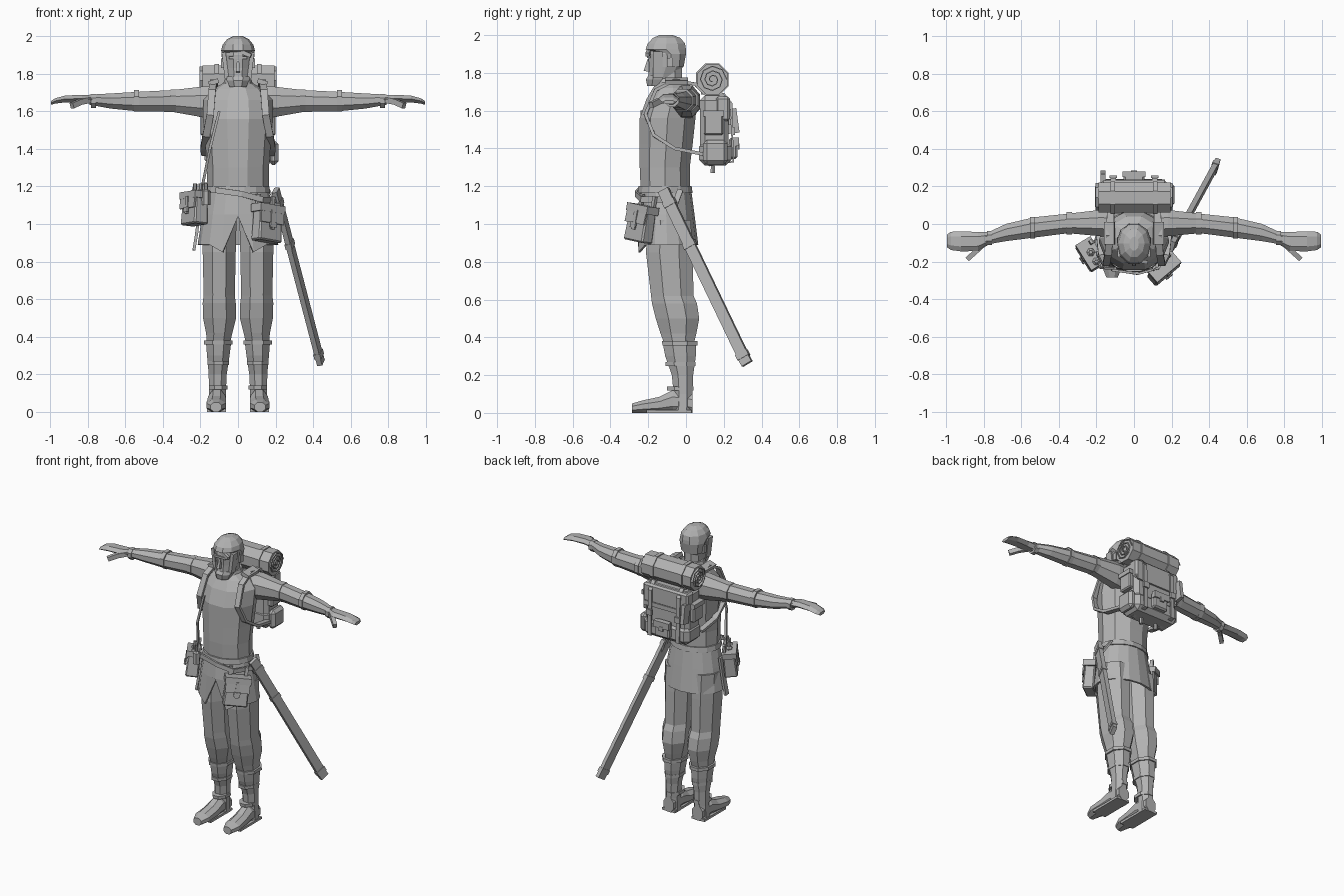
import bpy, bmesh
from math import pi, cos, sin, radians
from mathutils import Vector, Matrix, Euler

if "Cube" in bpy.data.objects:
    bpy.data.objects.remove(bpy.data.objects["Cube"])

grey = bpy.data.materials.new("plain grey")
grey.use_nodes = True
tone = (0.45, 0.45, 0.45, 1)
grey.diffuse_color = tone
grey.node_tree.nodes["Principled BSDF"].inputs["Base Color"].default_value = tone


def finish(name, bm, mirror=False):
    bmesh.ops.recalc_face_normals(bm, faces=bm.faces[:])
    mesh = bpy.data.meshes.new(name)
    bm.to_mesh(mesh)
    bm.free()
    mesh.materials.append(grey)
    obj = bpy.data.objects.new(name, mesh)
    bpy.context.scene.collection.objects.link(obj)
    if mirror:
        obj.modifiers.new("mirror", 'MIRROR')
    return obj


def loft(name, rings, n=8, mirror=False, caps=True, flat=True, edit=None):
    """Skin a list of (centre, half width vector, half depth vector)."""
    bm = bmesh.new()
    grow = 1 / cos(pi / n) if flat else 1
    turn = pi / n if flat else 0
    loops = []
    for c, u, v in rings:
        c, u, v = Vector(c), Vector(u), Vector(v)
        angles = [2 * pi * i / n + turn - pi / 2 for i in range(n)]
        loops.append([bm.verts.new(c + (u * cos(a) + v * sin(a)) * grow) for a in angles])
    for low, high in zip(loops, loops[1:]):
        for i in range(n):
            j = (i + 1) % n
            bm.faces.new((low[i], low[j], high[j], high[i]))
    if caps:
        bm.faces.new(loops[0])
        bm.faces.new(loops[-1])
    if edit:
        edit(loops)
    return finish(name, bm, mirror)


def upright(name, rows, n=8, **opts):
    """Rows of (z, centre x, half width, front y, back y)."""
    rings = [((x, (a + b) / 2, z), (w, 0, 0), (0, (b - a) / 2, 0)) for z, x, w, a, b in rows]
    return loft(name, rings, n, **opts)


def sideways(name, rows, n=8, **opts):
    """Rows of (x, centre y, centre z, half depth, half height)."""
    rings = [((x, y, z), (0, d, 0), (0, 0, h)) for x, y, z, d, h in rows]
    return loft(name, rings, n, **opts)


def strap(name, path, wide, thick, side=(1, 0, 0), mirror=False):
    """Flat band following a path; side is the direction of its width."""
    pts = [Vector(p) for p in path]
    rings = []
    for i, p in enumerate(pts):
        along = (pts[min(i + 1, len(pts) - 1)] - pts[max(i - 1, 0)]).normalized()
        u = Vector(side)
        u = (u - along * u.dot(along)).normalized()
        rings.append((p, u * wide / 2, along.cross(u) * thick / 2))
    return loft(name, rings, 4, mirror)


def box(name, centre, size, turn=(0, 0, 0), origin=None, bevel=0.0, taper=1.0, mirror=False):
    """Box whose top is scaled by taper, optionally placed in another part's frame."""
    bm = bmesh.new()
    bmesh.ops.create_cube(bm, size=1)
    for v in bm.verts:
        v.co *= Vector(size)
        if v.co.z > 0:
            v.co.xy *= taper
    if bevel:
        bmesh.ops.bevel(bm, geom=bm.edges[:], offset=bevel, segments=1, affect='EDGES')
    spin = Euler([radians(t) for t in turn]).to_matrix().to_4x4()
    place = Matrix.Translation(centre) @ spin
    bm.transform(origin @ place if origin else place)
    return finish(name, bm, mirror)


# Tunic body, collar and neck
upright("tunic", [(1.18, 0, .157, -.24, .02), (1.3, 0, .157, -.245, .02), (1.42, 0, .165, -.245, .035),
                  (1.56, 0, .178, -.245, .05), (1.66, 0, .175, -.21, .06), (1.72, 0, .125, -.175, .04),
                  (1.75, 0, .075, -.155, 0)], 10)
upright("collar", [(1.71, 0, .085, -.175, .02), (1.77, 0, .068, -.155, -.005)], 10)
upright("neck", [(1.7, 0, .06, -.145, -.02), (1.85, 0, .055, -.15, -.02)])


# Skirt with a notch at the front
def notch(loops):
    loops[-1][0].co.z = 1.04
    loops[-1][0].co.y += .02
    for i in (1, -1):
        loops[-1][i].co.z = .85


skirt = upright("skirt", [(1.2, 0, .16, -.24, .025), (1.05, 0, .19, -.255, .045), (.89, 0, .215, -.265, .065)],
                16, caps=False, flat=False, edit=notch)
solid = skirt.modifiers.new("cloth", 'SOLIDIFY')
solid.thickness = .012
upright("belt", [(1.165, 0, .172, -.255, .035), (1.2, 0, .167, -.252, .03)], 16)
strap("hanging_belt", [(-.12, -.245, 1.18), (.02, -.265, 1.16), (.13, -.235, 1.13), (.2, -.12, 1.13)],
      .03, .012, (0, 0, 1))

# Head, hair and face
upright("head", [(1.735, 0, .042, -.195, -.12), (1.77, 0, .058, -.2, -.05), (1.83, 0, .073, -.195, -.018),
                 (1.9, 0, .078, -.2, -.008), (1.95, 0, .07, -.19, -.01)], 10)
upright("hair", [(1.83, 0, .074, -.135, -.013), (1.9, 0, .084, -.16, 0), (1.925, 0, .085, -.214, 0),
                 (1.955, 0, .078, -.203, -.005), (1.985, 0, .054, -.175, -.03), (2, 0, .024, -.14, -.07)], 10)
box("fringe", (.035, -.197, 1.91), (.075, .02, .022), (0, 22, -12))
box("sideburn", (.068, -.15, 1.845), (.022, .05, .14), (0, 7, 0), mirror=True)
upright("beard", [(1.73, 0, .045, -.205, -.12), (1.765, 0, .06, -.212, -.09), (1.785, 0, .064, -.2, -.1)])
box("nose", (0, -.203, 1.84), (.022, .03, .065), (-12, 0, 0), taper=.5)
box("brow", (0, -.197, 1.885), (.095, .018, .014))
box("ear", (.084, -.085, 1.855), (.014, .03, .05), mirror=True)

# Arms, cuffs, hands and thumbs
sideways("arm", [(.1, 0, 1.645, .075, .085), (.18, .005, 1.65, .07, .083), (.35, .003, 1.655, .052, .058),
                 (.53, -.018, 1.652, .054, .052), (.68, -.045, 1.655, .046, .04),
                 (.79, -.08, 1.662, .03, .027)], mirror=True)
for label, x, y, r in (("upper_cuff", .345, .003, .06), ("elbow_cuff", .54, -.02, .058), ("wrist_cuff", .77, -.074, .037)):
    sideways(label, [(x - .014, y, 1.656, r, r), (x + .014, y, 1.656, r, r)], mirror=True)
sideways("hand", [(.77, -.075, 1.662, .028, .024), (.83, -.093, 1.668, .044, .02), (.92, -.093, 1.666, .046, .018),
                  (.975, -.09, 1.655, .042, .014), (.995, -.09, 1.645, .03, .01)], 6, mirror=True)
strap("thumb", [(.79, -.1, 1.66), (.84, -.145, 1.65), (.885, -.185, 1.63)], .03, .026, (0, 0, 1), True)

# Trousers, boots and feet
upright("trouser_leg", [(1.02, .1, .092, -.2, .025), (.85, .1, .088, -.212, .035), (.62, .1, .083, -.185, .04),
                        (.58, .1, .088, -.18, .058), (.5, .098, .088, -.16, .07), (.42, .1, .07, -.135, .055),
                        (.38, .103, .064, -.12, .045)], mirror=True)
upright("boot", [(.38, .103, .068, -.125, .055), (.3, .105, .06, -.11, .052), (.2, .108, .048, -.075, .038),
                 (.1, .11, .045, -.065, .034), (0, .112, .048, -.07, .034)], mirror=True)
for z, w, back in ((.37, .075, .062), (.26, .058, .05), (.13, .05, .039)):
    upright("boot_band", [(z + .01, .105, w, -w - .052, back), (z - .012, .105, w, -w - .05, back)], mirror=True)
foot = [(.034, .112, .04, .1), (-.07, .112, .046, .12), (-.14, .114, .05, .085),
        (-.23, .117, .052, .066), (-.285, .117, .03, .05)]
loft("foot", [((x, y, h / 2), (w, 0, 0), (0, 0, h / 2)) for y, x, w, h in foot], 8, mirror=True)
box("sole", (.115, -.09, .008), (.1, .24, .016), mirror=True)

# Backpack with flap, pockets and buckles
box("pack", (0, .15, 1.5), (.34, .15, .36), bevel=.025)
box("pack_base", (0, .155, 1.375), (.355, .17, .13), bevel=.03)
box("pack_flap", (0, .195, 1.61), (.35, .075, .13), bevel=.012)
box("flap_edge", (0, .232, 1.54), (.33, .012, .03))
box("back_pocket", (0, .25, 1.4), (.11, .045, .11), bevel=.01)
box("pocket_flap", (0, .265, 1.435), (.12, .03, .045))
box("pocket_buckle", (0, .279, 1.41), (.03, .01, .03))
box("side_pocket", (.18, .145, 1.53), (.04, .1, .12), bevel=.008, mirror=True)
box("side_flap", (.184, .145, 1.585), (.045, .11, .03), mirror=True)
box("pot", (.188, .155, 1.38), (.055, .13, .13), bevel=.02)
box("map_case", (-.165, .245, 1.545), (.025, .06, .13), (8, 0, 0))
strap("pack_strap", [(.11, .08, 1.69), (.11, .2, 1.69), (.11, .24, 1.64), (.11, .245, 1.45), (.11, .25, 1.33),
                     (.11, .12, 1.31)], .028, .01, mirror=True)
box("strap_buckle", (.11, .252, 1.49), (.04, .015, .04), mirror=True)
for x in (-.06, .06):
    upright("toggle", [(1.27, x, .012, .13, .154), (1.33, x, .009, .133, .151)], 6)

# Bedroll with spiral ends and ties
sideways("bedroll", [(-.19, .14, 1.765, .08, .08), (.195, .14, 1.765, .08, .08)])
spiral = []
for i in range(23):
    r = .076 - .003 * i
    spiral.append((.197, .14 + r * cos(i * pi / 4), 1.765 + r * sin(i * pi / 4)))
for end in (1, -1):
    strap("roll_spiral", [(x * end, y, z) for x, y, z in spiral], .014, .006)
sideways("roll_tie", [(.1, .14, 1.765, .086, .086), (.125, .14, 1.765, .086, .086)], mirror=True)

# Shoulder straps looping under the arms
strap("shoulder_strap", [(.125, .1, 1.69), (.125, .05, 1.74), (.13, -.06, 1.76), (.138, -.16, 1.71),
                         (.148, -.215, 1.58), (.17, -.17, 1.47), (.182, -.06, 1.4), (.175, .09, 1.37)],
      .038, .018, mirror=True)
box("strap_pad", (.13, -.05, 1.755), (.055, .12, .025), (0, 18, 0), mirror=True)
strap("bag_cord", [(-.1, -.235, 1.6), (-.15, -.235, 1.4), (-.19, -.17, 1.2), (-.2, -.13, 1.12)], .014, .012)


def bag(name, centre, turn, size):
    """Belt bag whose outer face points along local -y."""
    w, d, h = size
    frame = Matrix.Translation(centre) @ Euler([radians(t) for t in turn]).to_matrix().to_4x4()
    box(name, (0, 0, 0), size, origin=frame, bevel=.008, taper=.9)
    box(name + "_lid", (0, -.004, h * .42), (w * 1.06, d * 1.1, h * .22), origin=frame)
    box(name + "_flap", (0, -d / 2 - .003, h * .2), (w * .98, .009, h * .4), (-3, 0, 0), origin=frame)
    box(name + "_strap", (0, -d / 2 - .008, h * .1), (w * .16, .009, h * .55), origin=frame)
    box(name + "_buckle", (0, -d / 2 - .013, -h * .05), (w * .26, .009, h * .16), origin=frame)
    for s in (1, -1):
        box(name + "_loop", (s * w * .32, d * .3, h * .6), (.022, .016, h * .45), origin=frame)


bag("left_bag", (.155, -.24, 1), (-6, 8, 40), (.16, .075, .19))
bag("right_bag", (-.23, -.165, 1.08), (-6, -5, -58), (.15, .085, .17))

# Bottles and dagger beside the right bag
for x, y in ((-.2, -.2), (-.23, -.15), (-.17, -.22)):
    upright("bottle", [(1.1, x, .02, y - .02, y + .02), (1.175, x, .02, y - .02, y + .02),
                       (1.185, x, .009, y - .009, y + .009), (1.215, x, .009, y - .009, y + .009)], 6)
strap("dagger_sheath", [(-.2, -.1, 1.12), (-.22, -.11, .95), (-.235, -.115, .86)], .035, .016, (0, 1, 0))

# Long scabbard hanging from the left hip
top, tip = Vector((.2, -.12, 1.18)), Vector((.44, .32, .265))
strap("scabbard", [top, top.lerp(tip, .5), top.lerp(tip, .97), tip + Vector((.002, .004, -.005))],
      .06, .028, (.3, 1, .4))
for t in (.06, .3, .94):
    strap("scabbard_band", [top.lerp(tip, t), top.lerp(tip, t + .03)], .068, .036, (.3, 1, .4))
strap("scabbard_hanger", [(.165, -.03, 1.18), (.21, -.06, 1.1), (.235, -.06, 1.05)], .03, .012, (0, 1, 0))
